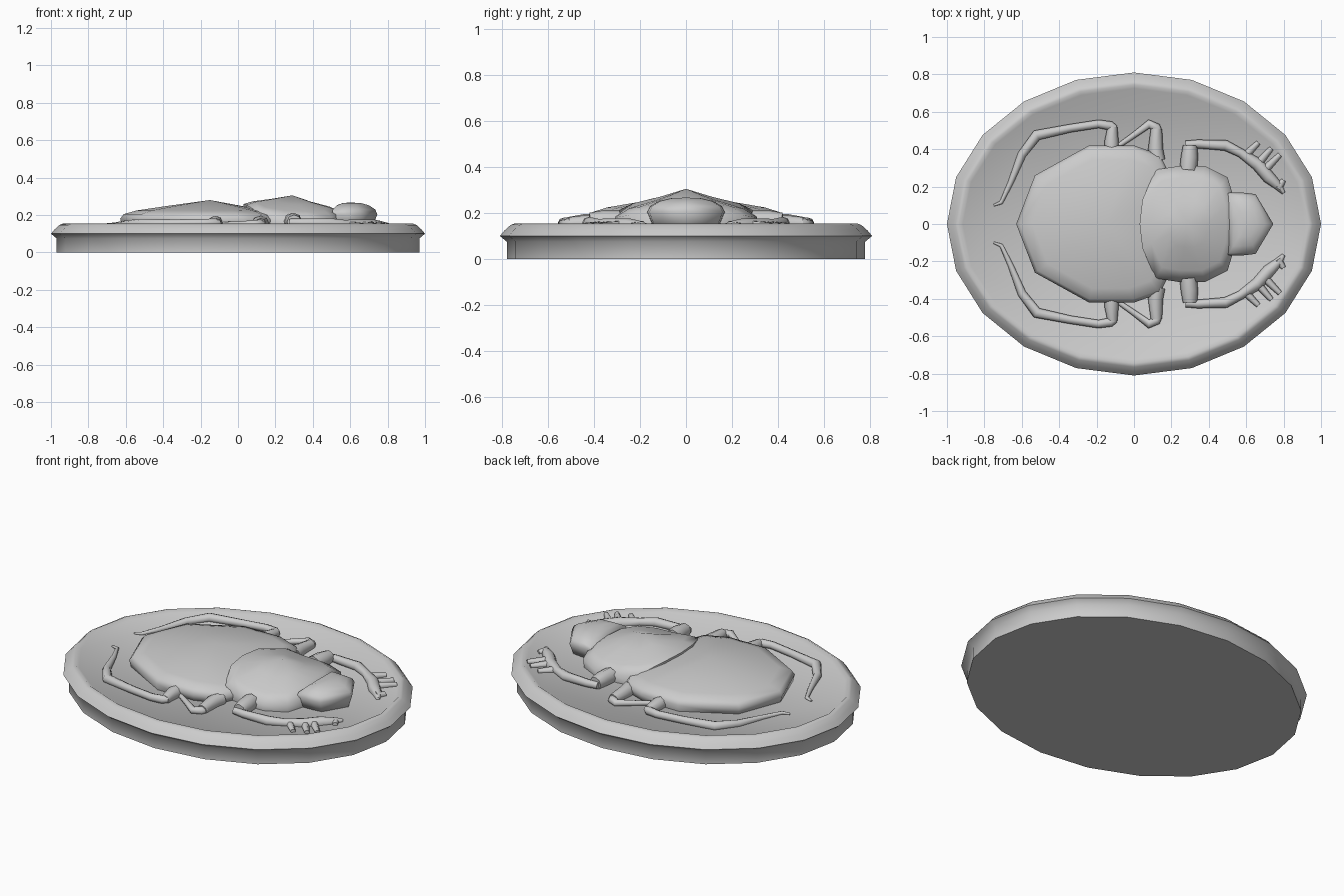
import bpy, bmesh, math
from mathutils import Vector

if "Cube" in bpy.data.objects:
    bpy.data.objects.remove(bpy.data.objects["Cube"])


def finish(name, bm, angle=75, mirror=False):
    bmesh.ops.recalc_face_normals(bm, faces=bm.faces[:])
    me = bpy.data.meshes.new(name)
    bm.to_mesh(me)
    bm.free()
    ob = bpy.data.objects.new(name, me)
    bpy.context.collection.objects.link(ob)
    bpy.ops.object.select_all(action='DESELECT')
    ob.select_set(True)
    bpy.context.view_layer.objects.active = ob
    bpy.ops.object.shade_smooth_by_angle(angle=math.radians(angle))
    if mirror:
        m = ob.modifiers.new("mirror", 'MIRROR')
        m.use_axis = (False, True, False)
        m.use_mirror_merge = False
    return ob


def loft(bm, rings, apex=None):
    """Skin closed rings; cap the first, and cap or point the last."""
    vr = [[bm.verts.new(p) for p in r] for r in rings]
    n = len(vr[0])
    for a, b in zip(vr, vr[1:]):
        for i in range(n):
            j = (i + 1) % n
            bm.faces.new((a[i], a[j], b[j], b[i]))
    bm.faces.new(vr[0][::-1])
    if apex is None:
        bm.faces.new(vr[-1])
    else:
        top = bm.verts.new(apex)
        for i in range(n):
            bm.faces.new((vr[-1][i], vr[-1][(i + 1) % n], top))


def dome(name, half, apex, levels, foot):
    """Smooth shell: half outline from rear to front, mirrored across y = 0."""
    outline = half + [(x, -y, z) for x, y, z in half[-2:0:-1]]
    ax, ay, az = apex

    def ring(s, h):
        return [(ax + (x - ax) * s, y * s, z + (az - z) * h) for x, y, z in outline]
    base = [(x, y, 0.13) for x, y, z in ring(foot, 0)]
    bm = bmesh.new()
    loft(bm, [base] + [ring(s, h) for s, h in levels], apex)
    return finish(name, bm)


def tube(bm, path, sides=8):
    """Leg segment chain through (x, y, z, radius) points with mitred joints."""
    pts = [Vector(p[:3]) for p in path]
    rings = []
    for i, p in enumerate(pts):
        d_in = (p - pts[max(i - 1, 0)]).normalized()
        d_out = (pts[min(i + 1, len(pts) - 1)] - p).normalized()
        d = (d_in + d_out).normalized()
        side = Vector((-d.y, d.x, 0)).normalized()
        ref = d_out if d_out.length else d_in
        k = min(1.4, 1 / max(0.5, abs(d.dot(ref))))
        up = Vector((0, 0, 1))
        r = path[i][3]
        rings.append([p + side * (r * k * math.cos(t)) + up * (r * math.sin(t))
                      for t in (2 * math.pi * s / sides for s in range(sides))])
    loft(bm, rings)


# Oval plaque with a rounded rim around a shallow tray
bm = bmesh.new()
profile = [(0.03, 0), (0.03, 0.075), (0.0, 0.10), (0.02, 0.124), (0.045, 0.146), (0.065, 0.155), (0.085, 0.14)]
loft(bm, [[((1 - o) * math.cos(math.pi * i / 10), (0.81 - o) * math.sin(math.pi * i / 10), z)
           for i in range(20)] for o, z in profile])
finish("oval_base", bm)

# Body
dome("abdomen",
     [(-0.63, 0, 0.18), (-0.53, 0.26, 0.18), (-0.24, 0.42, 0.18), (0.0, 0.42, 0.18),
      (0.14, 0.37, 0.175), (0.22, 0.2, 0.17), (0.24, 0, 0.17)],
     (-0.15, 0, 0.28), [(1, 0), (0.96, 0.25), (0.82, 0.44), (0.5, 0.67)], 0.97)
dome("thorax",
     [(0.03, 0, 0.259), (0.045, 0.13, 0.254), (0.115, 0.29, 0.212), (0.24, 0.31, 0.185),
      (0.38, 0.31, 0.18), (0.5, 0.25, 0.19), (0.54, 0.12, 0.21), (0.545, 0, 0.215)],
     (0.29, 0, 0.305), [(1, 0), (0.8, 0.32), (0.4, 0.62)], 0.97)
dome("head",
     [(0.5, 0, 0.21), (0.5, 0.17, 0.205), (0.58, 0.168, 0.205), (0.65, 0.16, 0.205), (0.745, 0, 0.205)],
     (0.6, 0, 0.267), [(1, 0), (0.92, 0.4), (0.7, 0.75), (0.4, 0.95)], 0.82)

# Front legs with toothed shins
bm = bmesh.new()
tube(bm, [(0.29, 0.29, 0.166, 0.046), (0.297, 0.36, 0.166, 0.046), (0.30, 0.42, 0.163, 0.038)])
tube(bm, [(0.275, 0.425, 0.16, 0.02), (0.34, 0.428, 0.158, 0.023), (0.49, 0.42, 0.155, 0.028),
          (0.57, 0.38, 0.15, 0.024), (0.66, 0.32, 0.143, 0.034), (0.72, 0.25, 0.143, 0.034),
          (0.77, 0.205, 0.143, 0.024), (0.80, 0.165, 0.143, 0.01)])
for a, b in (((0.60, 0.37), (0.665, 0.435)), ((0.67, 0.33), (0.735, 0.405)), ((0.71, 0.30), (0.78, 0.37)),
             ((0.77, 0.19), (0.80, 0.235))):
    tube(bm, [(*a, 0.145, 0.022), (*b, 0.145, 0.014)], 6)
finish("front_legs", bm, mirror=True)

# Middle legs, folded back toward the hind hips
bm = bmesh.new()
tube(bm, [(0.125, 0.34, 0.155, 0.042), (0.115, 0.40, 0.155, 0.04), (0.12, 0.51, 0.152, 0.03)])
tube(bm, [(0.135, 0.49, 0.152, 0.018), (0.12, 0.515, 0.152, 0.024), (0.08, 0.535, 0.152, 0.02),
          (0.0, 0.475, 0.15, 0.016), (-0.08, 0.42, 0.15, 0.013)])
finish("middle_legs", bm, mirror=True)

# Hind legs sweeping around the abdomen
bm = bmesh.new()
tube(bm, [(-0.12, 0.39, 0.158, 0.038), (-0.12, 0.44, 0.158, 0.038), (-0.115, 0.52, 0.155, 0.026)])
tube(bm, [(-0.10, 0.51, 0.157, 0.018), (-0.125, 0.525, 0.157, 0.024), (-0.19, 0.535, 0.157, 0.022),
          (-0.34, 0.512, 0.155, 0.022), (-0.52, 0.475, 0.153, 0.027), (-0.60, 0.37, 0.148, 0.023),
          (-0.66, 0.22, 0.145, 0.015), (-0.71, 0.115, 0.145, 0.01), (-0.75, 0.10, 0.143, 0.006)])
finish("hind_legs", bm, mirror=True)
